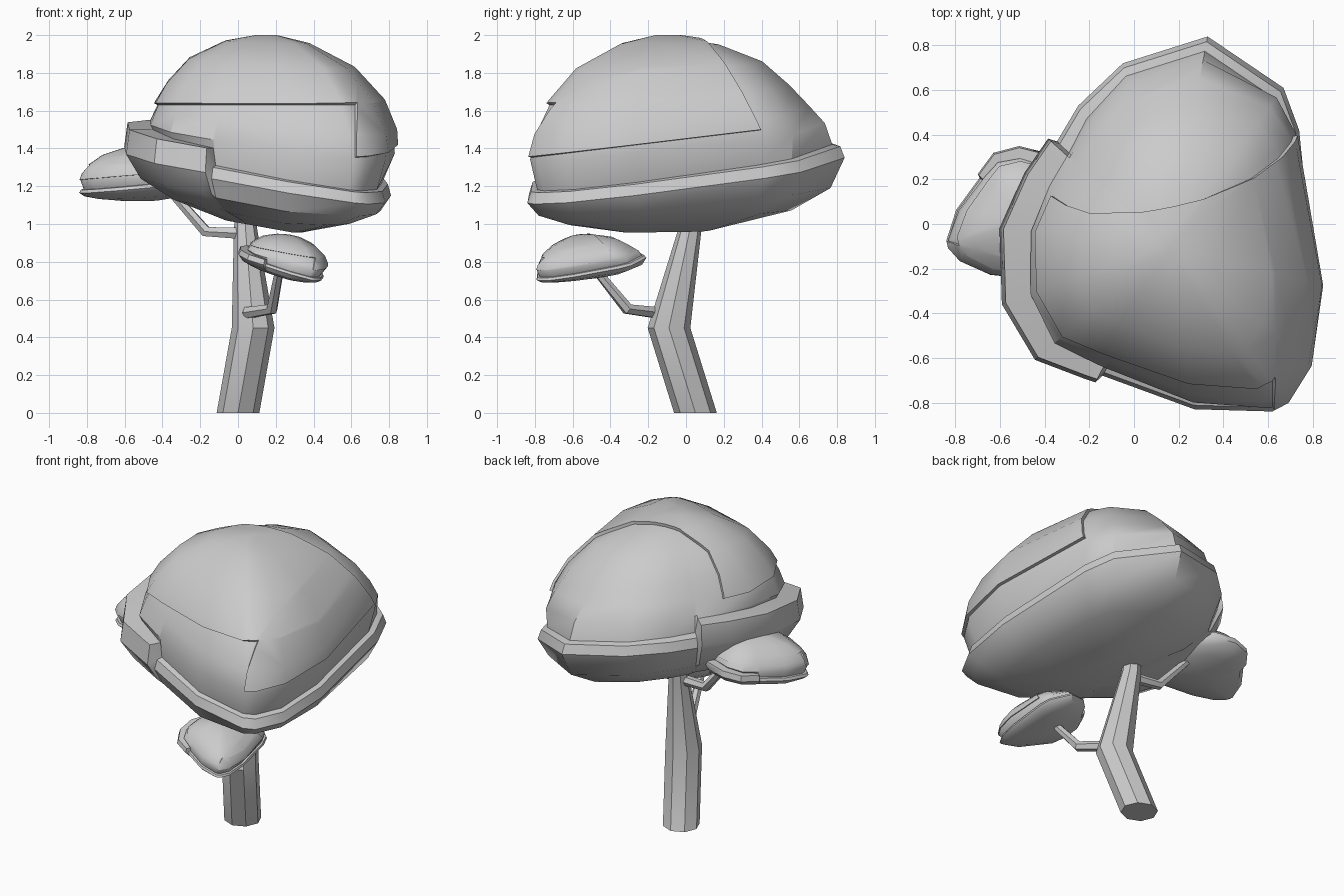
import bpy, bmesh, math
from mathutils import Vector, Matrix

cube = bpy.data.objects.get("Cube")
if cube:
    bpy.data.objects.remove(cube)

grey = bpy.data.materials.new("plain grey")
grey.use_nodes = True
colour = (0.6, 0.6, 0.6, 1)
grey.diffuse_color = colour
grey.node_tree.nodes["Principled BSDF"].inputs["Base Color"].default_value = colour

PIVOT = Vector((0.11, 0, 0.95))     # underside centre of the crown
CENTRE = Vector((0.15, -0.1))       # crown summit in plan
TOP = 1.985

# Crown outline in plan: x, y, and whether the rim is raised there
OUTLINE = [(.33, .84, 0), (-.05, .72, 0), (-.25, .53, 0), (-.345, .37, 0),
           (-.355, .355, 1), (-.455, .21, 1), (-.56, -.025, 1),
           (-.55, -.345, 1), (-.41, -.58, 1), (-.2, -.66, 1),
           (-.155, -.675, 1), (-.14, -.68, 0), (.27, -.83, 0),
           (.62, -.84, 0), (.69, -.8, 0), (.78, -.63, 0),
           (.81, -.27, 0), (.74, .42, 0), (.67, .61, 0)]
# Inset, drop to floor, outward push of the raised stretch
UNDERSIDE = [(.3, 1, 0), (.7, .8, 0), (.92, .48, .03), (1, 0, .06)]
DOME = [(.93, 0), (.92, .2), (.85, .36), (.74, .56), (.57, .78), (.3, .94)]


def finish(name, bm):
    """Turn a bmesh into a smooth object with crisp edges."""
    mesh = bpy.data.meshes.new(name)
    bm.to_mesh(mesh)
    bm.free()
    obj = bpy.data.objects.new(name, mesh)
    bpy.context.collection.objects.link(obj)
    mesh.materials.append(grey)
    bpy.ops.object.select_all(action='DESELECT')
    obj.select_set(True)
    bpy.context.view_layer.objects.active = obj
    bpy.ops.object.shade_smooth_by_angle(angle=math.radians(35))
    return obj


def loft(bm, rings):
    """Join closed rings of points and cap both ends."""
    rows = [[bm.verts.new(p) for p in ring] for ring in rings]
    for a, b in zip(rows, rows[1:]):
        for i in range(len(a)):
            j = (i + 1) % len(a)
            bm.faces.new((a[i], a[j], b[j], b[i]))
    bm.faces.new(rows[0][::-1])
    bm.faces.new(rows[-1])
    bmesh.ops.recalc_face_normals(bm, faces=bm.faces)


def rim_height(x, y):
    return 1.3 - 0.145 * x + 0.118 * y


def floor_height(p):
    return (0.953 + 0.18 * max(0, 0.3 - p.x) + 0.07 * max(0, p.x - 0.3)
            + 0.08 * max(0, p.y))


def crown_mesh():
    bm = bmesh.new()
    rings = []
    for s, drop, push in UNDERSIDE:
        ring = []
        for x, y, up in OUTLINE:
            p = CENTRE.lerp(Vector((x, y)), s + push * up)
            z = rim_height(x, y) + 0.03 * up
            ring.append((p.x, p.y, z + (floor_height(p) - z) * drop))
        rings.append(ring)
    # Rim lip, taller and prouder on the raised stretch
    ring = []
    for x, y, up in OUTLINE:
        p = CENTRE.lerp(Vector((x, y)), 0.975 + 0.06 * up)
        ring.append((p.x, p.y, rim_height(x, y) + 0.06 + 0.1 * up))
    rings.append(ring)
    # Domed top, fuller on the left side, drawn in on the right and back
    for s, t in DOME:
        ring = []
        for x, y, up in OUTLINE:
            swell = 0.36 * max(0, x - 0.2) * (1 - 0.85 * abs(y))
            swell += 0.07 * max(0, -y) - 0.08 * max(0, y)
            k = s + swell * math.sin(math.pi * t)
            k -= 0.16 * max(0, -0.1 - x) * (1 - t)
            p = CENTRE.lerp(Vector((x, y)), k)
            z = rim_height(x, y) + 0.07
            z += (TOP - z) * t + (0.09 * up if t == 0 else 0)
            ring.append((p.x, p.y, z))
        rings.append(ring)
    rings.append([(*CENTRE.lerp(Vector((x, y)), 0.08), TOP - 0.005)
                  for x, y, up in OUTLINE])
    loft(bm, rings)
    return bm


def on_shell(c):
    front = c.y < 0.25 + 0.2 * c.x - 0.45 * (c.z - 1.5)
    return front and (c.z > 1.63 or (c.x > 0.62 and c.z > 1.45 + 0.12 * c.y))


def shell_mesh():
    """Raised plate over the front and left of the dome."""
    bm = crown_mesh()
    cuts = [((0, .25, 1.5), (-.2, 1, .45)), ((0, 0, 1.63), (0, 0, 1)),
            ((.62, 0, 0), (1, 0, 0)), ((0, 0, 1.45), (0, -.12, 1))]
    for point, normal in cuts:
        geom = bm.verts[:] + bm.edges[:] + bm.faces[:]
        bmesh.ops.bisect_plane(bm, geom=geom, plane_co=point,
                               plane_no=Vector(normal).normalized())
    spare = [f for f in bm.faces if not on_shell(f.calc_center_median())]
    bmesh.ops.delete(bm, geom=spare, context='FACES')
    out = bmesh.ops.extrude_face_region(bm, geom=bm.faces[:])["geom"]
    lifted = [v for v in out if isinstance(v, bmesh.types.BMVert)]
    bm.normal_update()
    moves = [v.normal * 0.02 for v in lifted]
    for v, move in zip(lifted, moves):
        v.co += move
    bmesh.ops.recalc_face_normals(bm, faces=bm.faces)
    return bm


def limb(name, path, radii, sides):
    """Tapering limb: level sections for the trunk, turned ones for branches."""
    pts = [Vector(p) for p in path]
    rings = []
    for i, p in enumerate(pts):
        along = pts[min(i + 1, len(pts) - 1)] - pts[max(i - 1, 0)]
        turn = along.to_track_quat('Z', 'Y')
        if name == "trunk":
            turn.identity()
        ring = []
        for k in range(sides):
            a = math.tau * k / sides
            ring.append(p + turn @ Vector((math.cos(a), math.sin(a), 0)) * radii[i])
        rings.append(ring)
    bm = bmesh.new()
    loft(bm, rings)
    return finish(name, bm)


# Trunk and branches
limb("trunk", [(0, .05, 0), (.08, -.09, .45), (.04, .02, .97), (.04, .03, 1.1)],
     [.113, .113, .062, .05], 8)
limb("front_branch", [(.05, -.15, .53), (.18, -.31, .55), (.22, -.48, .76)],
     [.034, .032, .024], 6)
limb("side_branch", [(.02, .01, .95), (-.17, .03, .96), (-.38, .08, 1.2)],
     [.034, .032, .024], 6)

# Main crown and its two small copies: place, tilt in degrees, size
main_parts = [finish("main_crown", crown_mesh()),
              finish("main_crown_shell", shell_mesh())]
copies = [("front", (.22, -.495, .72), (5, 9, 0), (.33, .35, .22)),
          ("side", (-.452, .032, 1.12), (0, 0, -106), (.41, .41, .28))]
for label, place, tilt, size in copies:
    spin = Matrix.Identity(4)
    for axis, angle in zip("XYZ", tilt):
        spin = Matrix.Rotation(math.radians(angle), 4, axis) @ spin
    for part in main_parts:
        twin = part.copy()
        twin.name = part.name.replace("main", label)
        bpy.context.collection.objects.link(twin)
        twin.matrix_world = (Matrix.Translation(place) @ spin
                             @ Matrix.Diagonal((*size, 1))
                             @ Matrix.Translation(-PIVOT))
